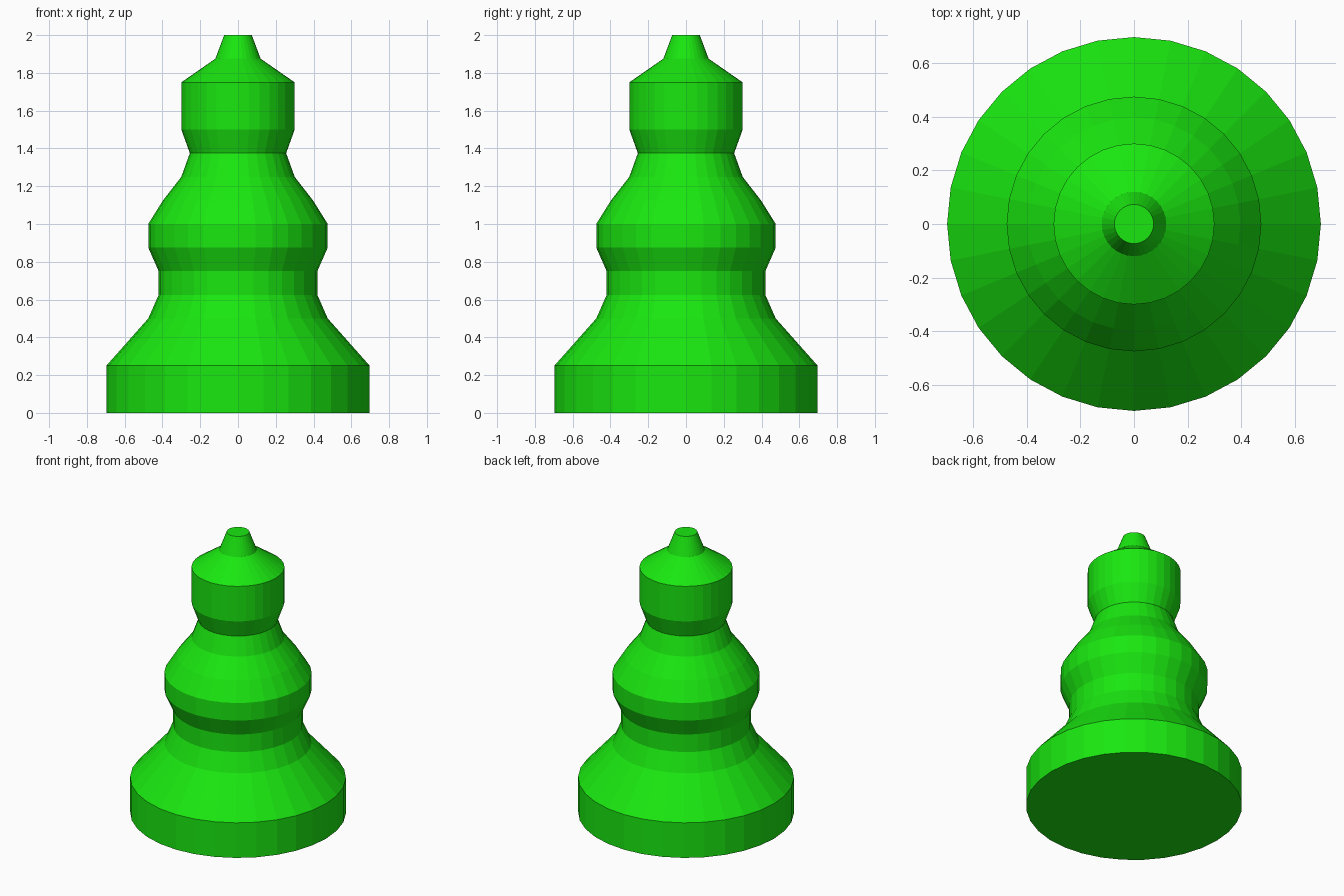
import bpy, bmesh
from math import cos, sin, tau

if "Cube" in bpy.data.objects:
    bpy.data.objects.remove(bpy.data.objects["Cube"])

SIDES = 32

# Turned outline from foot to tip: (radius, height)
PROFILE = [
    (0.697, 0.0), (0.697, 0.25),                   # foot
    (0.475, 0.5), (0.42, 0.625), (0.42, 0.75),     # lower waist
    (0.475, 0.875), (0.475, 1.0), (0.397, 1.125),  # belly
    (0.30, 1.25), (0.255, 1.375),                  # neck
    (0.30, 1.5), (0.30, 1.75),                     # head
    (0.12, 1.875), (0.073, 2.0),                   # cap and tip
]

bm = bmesh.new()
rings = [[bm.verts.new((r * cos(tau * i / SIDES), r * sin(tau * i / SIDES), z))
          for i in range(SIDES)] for r, z in PROFILE]

# Side bands between neighbouring rings
for low, high in zip(rings, rings[1:]):
    for i in range(SIDES):
        j = (i + 1) % SIDES
        bm.faces.new((low[i], low[j], high[j], high[i]))

# Flat underside and tip
bm.faces.new(rings[0][::-1])
bm.faces.new(rings[-1])

mesh = bpy.data.meshes.new("turned_game_piece")
bm.to_mesh(mesh)
bm.free()

# Bright green
green = bpy.data.materials.new("green")
green.diffuse_color = (0.01, 0.8, 0.005, 1)
green.use_nodes = True
green.node_tree.nodes["Principled BSDF"].inputs["Base Color"].default_value = green.diffuse_color
mesh.materials.append(green)

piece = bpy.data.objects.new("turned_game_piece", mesh)
bpy.context.collection.objects.link(piece)
